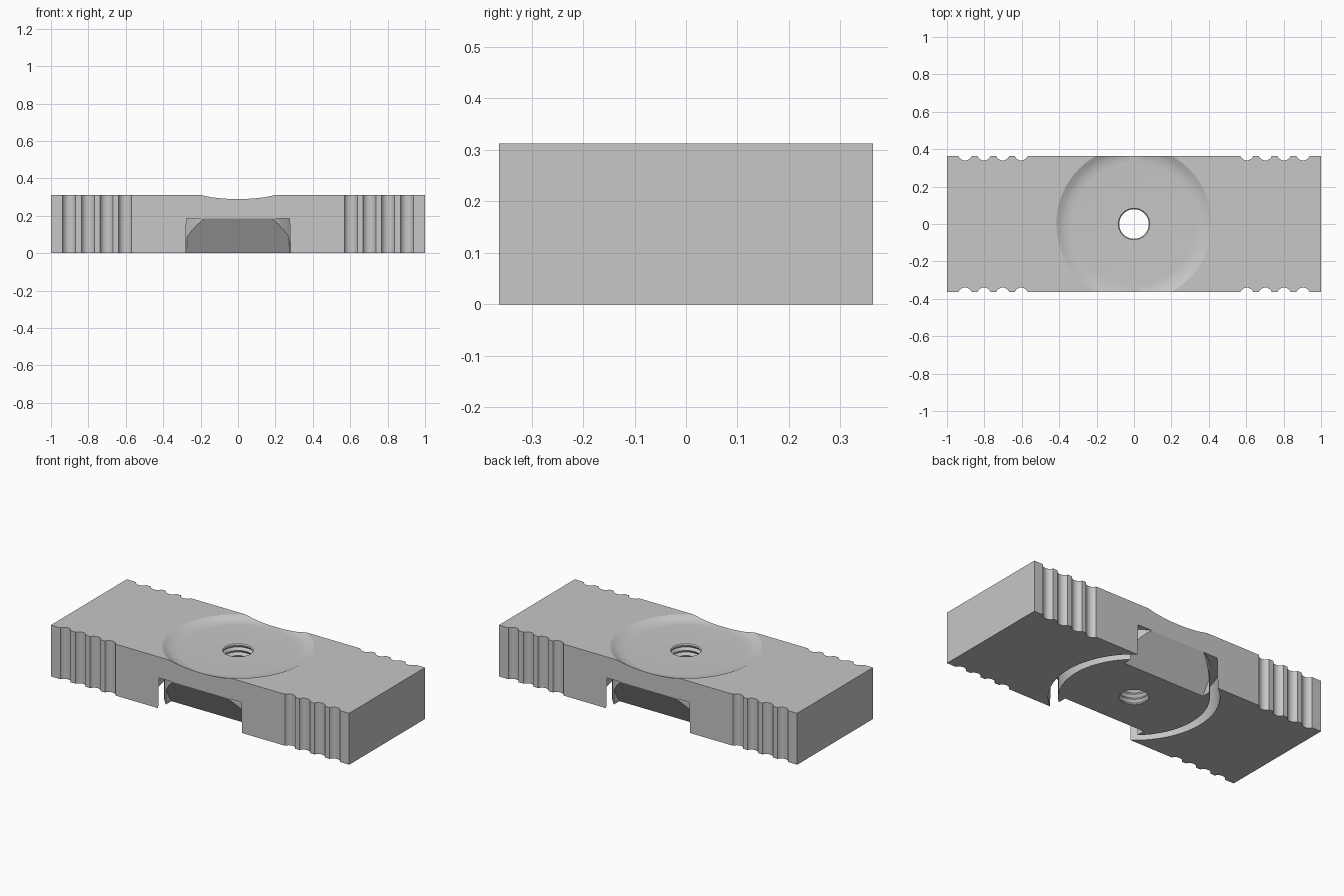
import bpy, bmesh, math
from mathutils import Matrix, Vector

if "Cube" in bpy.data.objects:
    bpy.data.objects.remove(bpy.data.objects["Cube"], do_unlink=True)

HALF_Y, HEIGHT = 0.363, 0.312

steel = bpy.data.materials.new("plain grey metal")
steel.use_nodes = True
grey = (0.57, 0.57, 0.57, 1)
steel.diffuse_color = grey
steel.node_tree.nodes["Principled BSDF"].inputs["Base Color"].default_value = grey


def make_object(name, bm):
    bmesh.ops.recalc_face_normals(bm, faces=bm.faces)
    mesh = bpy.data.meshes.new(name)
    bm.to_mesh(mesh)
    bm.free()
    mesh.materials.append(steel)
    obj = bpy.data.objects.new(name, mesh)
    bpy.context.collection.objects.link(obj)
    return obj


def lathe(name, profile, closed=False, steps=96):
    """Turn a (radius, height) profile around the z axis."""
    bm = bmesh.new()
    verts = [bm.verts.new((r, 0, z)) for r, z in profile]
    pairs = list(zip(verts, verts[1:]))
    if closed:
        pairs.append((verts[-1], verts[0]))
    edges = [bm.edges.new(p) for p in pairs]
    bmesh.ops.spin(bm, geom=verts + edges, cent=(0, 0, 0), axis=(0, 0, 1),
                   angle=math.tau, steps=steps)
    bmesh.ops.remove_doubles(bm, verts=bm.verts, dist=0.0001)
    return make_object(name, bm)


def cut(body, cutter):
    mod = body.modifiers.new(cutter.name, 'BOOLEAN')
    mod.operation, mod.solver, mod.object = 'DIFFERENCE', 'EXACT', cutter
    bpy.context.view_layer.objects.active = body
    bpy.ops.object.modifier_apply(modifier=mod.name)
    bpy.data.objects.remove(cutter, do_unlink=True)


# Main bar
bm = bmesh.new()
bmesh.ops.create_cube(bm, size=1, matrix=Matrix.Translation((0, 0, HEIGHT / 2))
                      @ Matrix.Diagonal((2, 2 * HALF_Y, HEIGHT, 1)))
body = make_object("clamp_bar", bm)

# Grip scallops on both long sides
bm = bmesh.new()
for sx in (-1, 1):
    for sy in (-1, 1):
        for x in (0.603, 0.702, 0.802, 0.903):
            bmesh.ops.create_cone(
                bm, cap_ends=True, segments=32, radius1=0.038, radius2=0.038, depth=0.6,
                matrix=Matrix.Translation((sx * x, sy * (HALF_Y + 0.015), HEIGHT / 2)))
cut(body, make_object("grip_scallops", bm))

# Shallow round dish in the top
cut(body, lathe("top_dish", [(0, 0.288), (0.33, 0.288), (0.365, 0.29), (0.39, 0.299),
                             (0.416, HEIGHT), (0.46, 0.338), (0, 0.338)]))

# Ring groove in the underside
cut(body, lathe("ring_groove", [(0.406, -0.05), (0.46, -0.05), (0.456, 0.185),
                                (0.406, 0.185)], closed=True))

# Sloped cut under the middle of each long side
for side in (-1, 1):
    bm = bmesh.new()
    section = [(0.214, -0.05), (0.395, 0.235), (0.5, -0.05)]
    face = bm.faces.new([bm.verts.new((-0.274, side * y, z)) for y, z in section])
    grown = bmesh.ops.extrude_face_region(bm, geom=[face])["geom"]
    bmesh.ops.translate(bm, vec=Vector((0.548, 0, 0)),
                        verts=[g for g in grown if isinstance(g, bmesh.types.BMVert)])
    cut(body, make_object("sloped_cut", bm))

# Threaded centre hole
thread = [(0, -0.06)]
for i in range(27):
    thread.append((0.091 if i % 2 else 0.079, -0.06 + i * 0.0155))
thread.append((0, thread[-1][1]))
cut(body, lathe("threaded_hole", thread, steps=48))

# Smooth curved walls, crisp edges
bpy.ops.object.select_all(action='DESELECT')
body.select_set(True)
bpy.context.view_layer.objects.active = body
bpy.ops.object.shade_smooth_by_angle(angle=math.radians(20))
